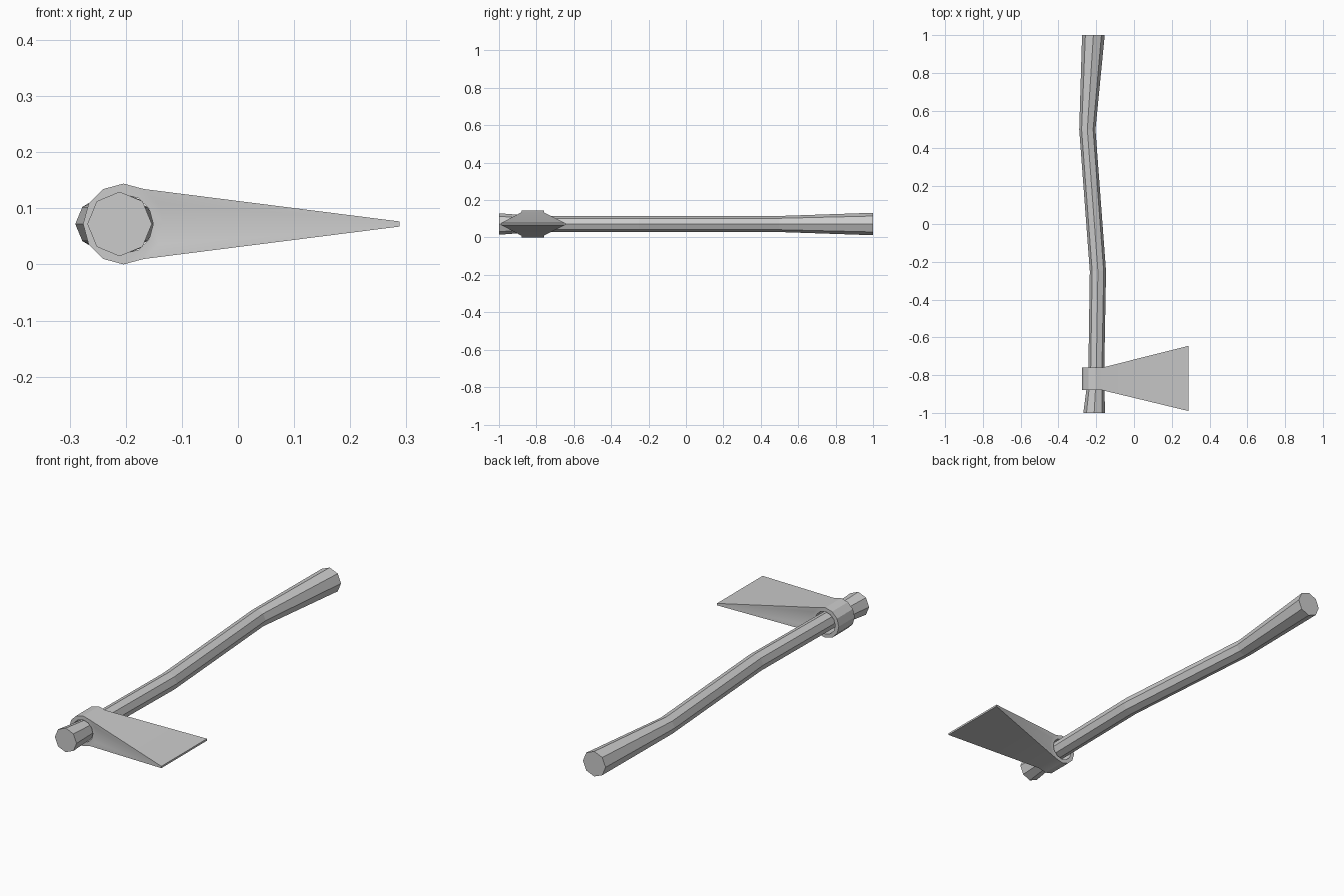
import bpy, bmesh
from math import sin, cos, pi

if "Cube" in bpy.data.objects:
    bpy.data.objects.remove(bpy.data.objects["Cube"])

CZ = 0.072  # height of the handle axis


def ring(bm, cx, y, r, n):
    return [bm.verts.new((cx + r * cos(2 * pi * k / n), y, CZ + r * sin(2 * pi * k / n)))
            for k in range(n)]


def finish(bm, name):
    bmesh.ops.recalc_face_normals(bm, faces=bm.faces)
    mesh = bpy.data.meshes.new(name)
    bm.to_mesh(mesh)
    bm.free()
    ob = bpy.data.objects.new(name, mesh)
    bpy.context.collection.objects.link(ob)
    return ob


# Curved eight-sided handle: (centre x, y, radius)
bm = bmesh.new()
sections = [(-0.211, -1.0, 0.0575), (-0.2, -0.8, 0.042), (-0.191, -0.25, 0.043),
            (-0.247, 0.5, 0.043), (-0.215, 1.0, 0.06)]
rings = [ring(bm, x, y, r, 8) for x, y, r in sections]
for a, b in zip(rings, rings[1:]):
    for k in range(8):
        j = (k + 1) % 8
        bm.faces.new((a[k], a[j], b[j], b[k]))
bm.faces.new(rings[0])
bm.faces.new(rings[-1])
finish(bm, "handle")

# Axe head: twelve-sided collar that flares into the blade
bm = bmesh.new()
N, HX = 12, -0.204
outer, inner, edge = [], [], []
for y, blade_y in ((-0.88, -0.99), (-0.76, -0.645)):
    o, i = ring(bm, HX, y, 0.072, N), ring(bm, HX, y, 0.053, N)
    hi, lo = [bm.verts.new((0.288, blade_y, CZ + s * 0.0045)) for s in (1, -1)]
    for k in range(N):  # collar rim
        j = (k + 1) % N
        bm.faces.new((o[k], o[j], i[j], i[k]))
    # blade side fanned from the collar to the cutting edge
    for tri in ((o[2], o[1], hi), (o[1], o[0], hi), (o[0], lo, hi),
                (o[0], o[11], lo), (o[11], o[10], lo)):
        bm.faces.new(tri)
    outer.append(o)
    inner.append(i)
    edge.append((hi, lo))

for k in range(N):  # hole wall
    j = (k + 1) % N
    bm.faces.new((inner[0][k], inner[0][j], inner[1][j], inner[1][k]))
for k in range(2, 10):  # back of the collar
    bm.faces.new((outer[0][k], outer[0][k + 1], outer[1][k + 1], outer[1][k]))
(h0, l0), (h1, l1) = edge
bm.faces.new((outer[0][2], outer[1][2], h1, h0))    # blade top
bm.faces.new((outer[0][10], outer[1][10], l1, l0))  # blade bottom
bm.faces.new((h0, h1, l1, l0))                      # cutting edge
head = finish(bm, "axe_head")
bpy.context.view_layer.objects.active = head
head.select_set(True)
bpy.ops.object.shade_smooth_by_angle(angle=0.45)
